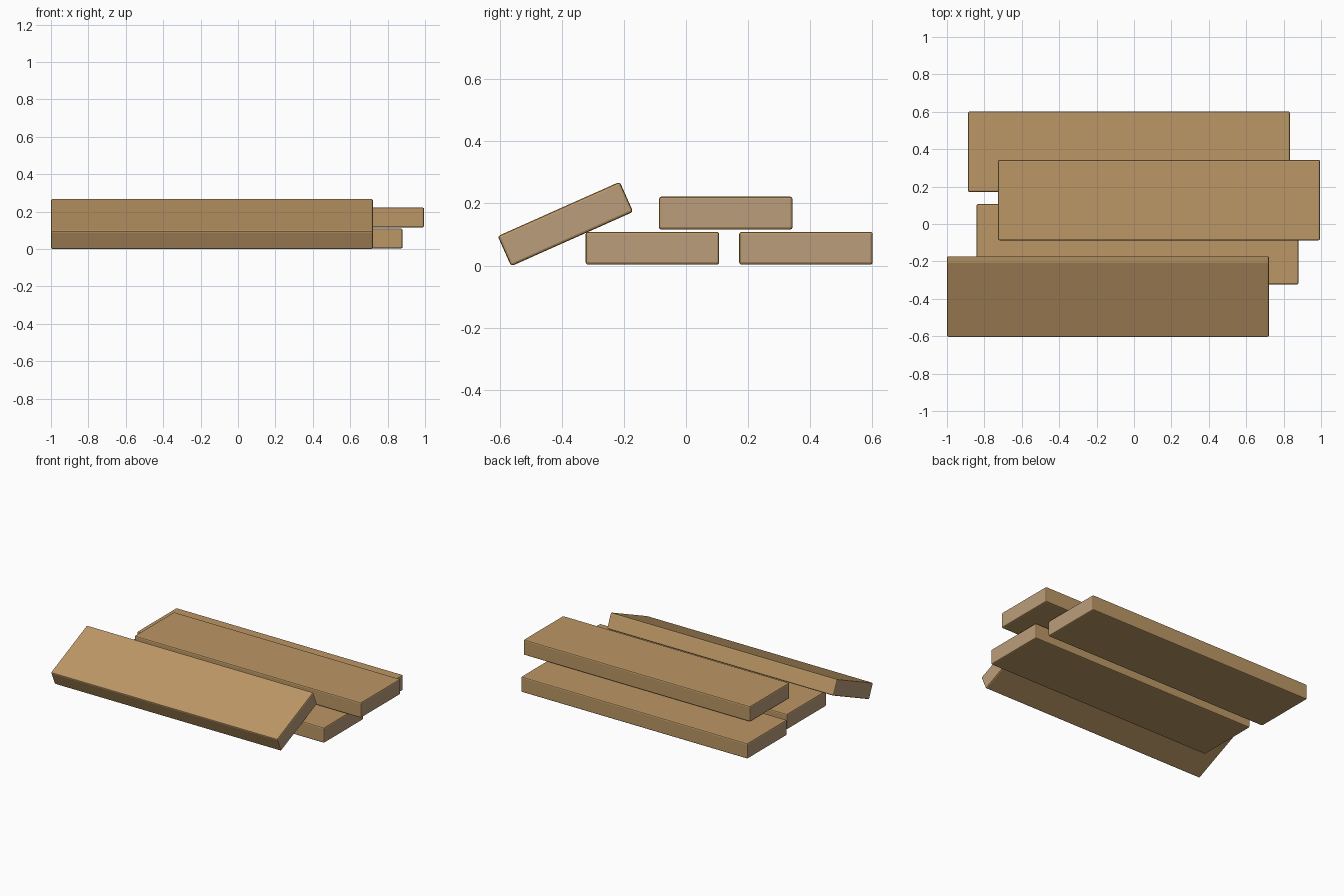
import bpy, math

if "Cube" in bpy.data.objects:
    bpy.data.objects.remove(bpy.data.objects["Cube"])

LENGTH, WIDTH, THICK = 1.722, 0.43, 0.106


def material(name, color):
    m = bpy.data.materials.new(name)
    m.diffuse_color = (*color, 1)
    m.use_nodes = True
    m.node_tree.nodes["Principled BSDF"].inputs["Base Color"].default_value = m.diffuse_color
    return m


wood = material("wood", (0.50, 0.31, 0.13))
end_grain = material("end_grain", (0.50, 0.34, 0.20))


def plank(name, center, tilt=0):
    # box with softened edges, paler wood on the sawn ends
    bpy.ops.mesh.primitive_cube_add(size=1)
    ob = bpy.context.object
    ob.name = name
    ob.scale = (LENGTH, WIDTH, THICK)
    bpy.ops.object.transform_apply(location=False, rotation=False, scale=True)
    ob.data.materials.append(wood)
    ob.data.materials.append(end_grain)
    for f in ob.data.polygons:
        f.material_index = 1 if abs(f.normal.x) > 0.9 else 0
    bev = ob.modifiers.new("edge_softening", "BEVEL")
    bev.width = 0.008
    bev.segments = 2
    bev.material = 0
    ob.location = center
    ob.rotation_euler.x = math.radians(tilt)
    return ob


# two planks on the ground, one stacked across them, one leaning at the front
plank("back_plank", (-0.027, 0.386, 0.056))
plank("middle_plank", (0.019, -0.108, 0.056))
plank("top_plank", (0.134, 0.128, 0.169))
plank("leaning_plank", (-0.139, -0.388, 0.134), 24)
